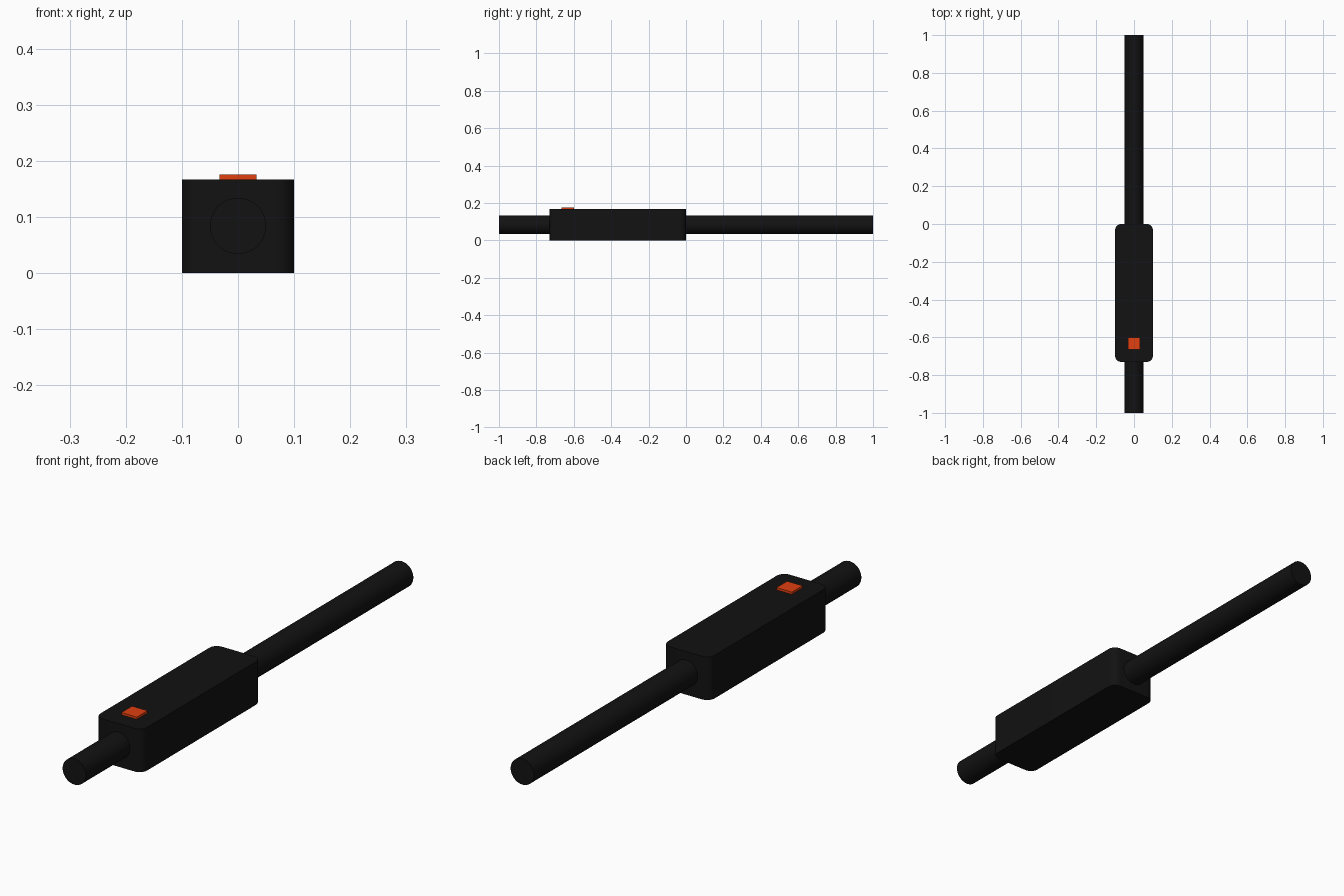
import bpy, bmesh, math

if "Cube" in bpy.data.objects:
    bpy.data.objects.remove(bpy.data.objects["Cube"])


def material(name, color):
    m = bpy.data.materials.new(name)
    m.diffuse_color = color
    m.use_nodes = True
    m.node_tree.nodes["Principled BSDF"].inputs["Base Color"].default_value = m.diffuse_color
    return m


black = material("black_plastic", (0.006, 0.006, 0.006, 1))
orange = material("orange_plastic", (0.75, 0.05, 0.005, 1))


def smooth(ob):
    bpy.ops.object.select_all(action='DESELECT')
    ob.select_set(True)
    bpy.context.view_layer.objects.active = ob
    bpy.ops.object.shade_smooth_by_angle(angle=math.radians(35))


def box(name, x, y, z, mat, corner=0.0):
    """Box from (min, max) ranges, with optional rounded vertical edges."""
    bm = bmesh.new()
    bmesh.ops.create_cube(bm, size=1)
    for v in bm.verts:
        v.co = [r[0] if c < 0 else r[1] for c, r in zip(v.co, (x, y, z))]
    if corner:
        upright = [e for e in bm.edges
                   if abs(e.verts[0].co.z - e.verts[1].co.z) > 1e-4]
        bmesh.ops.bevel(bm, geom=upright, offset=corner, segments=8,
                        profile=0.5, affect='EDGES')
    me = bpy.data.meshes.new(name)
    bm.to_mesh(me)
    bm.free()
    me.materials.append(mat)
    ob = bpy.data.objects.new(name, me)
    bpy.context.collection.objects.link(ob)
    return ob


# Housing with rounded vertical corners
housing = box("housing", (-0.1, 0.1), (-0.73, 0.0), (0.0, 0.167), black, 0.032)
smooth(housing)

# Raised indicator button near the front
box("button", (-0.033, 0.033), (-0.665, -0.6), (0.16, 0.176), orange)

# Round cable running through the housing
bpy.ops.mesh.primitive_cylinder_add(vertices=48, radius=0.05, depth=2.0,
                                    location=(0, 0, 0.084),
                                    rotation=(math.pi / 2, 0, 0))
cable = bpy.context.object
cable.name = "cable"
cable.data.materials.append(black)
smooth(cable)
